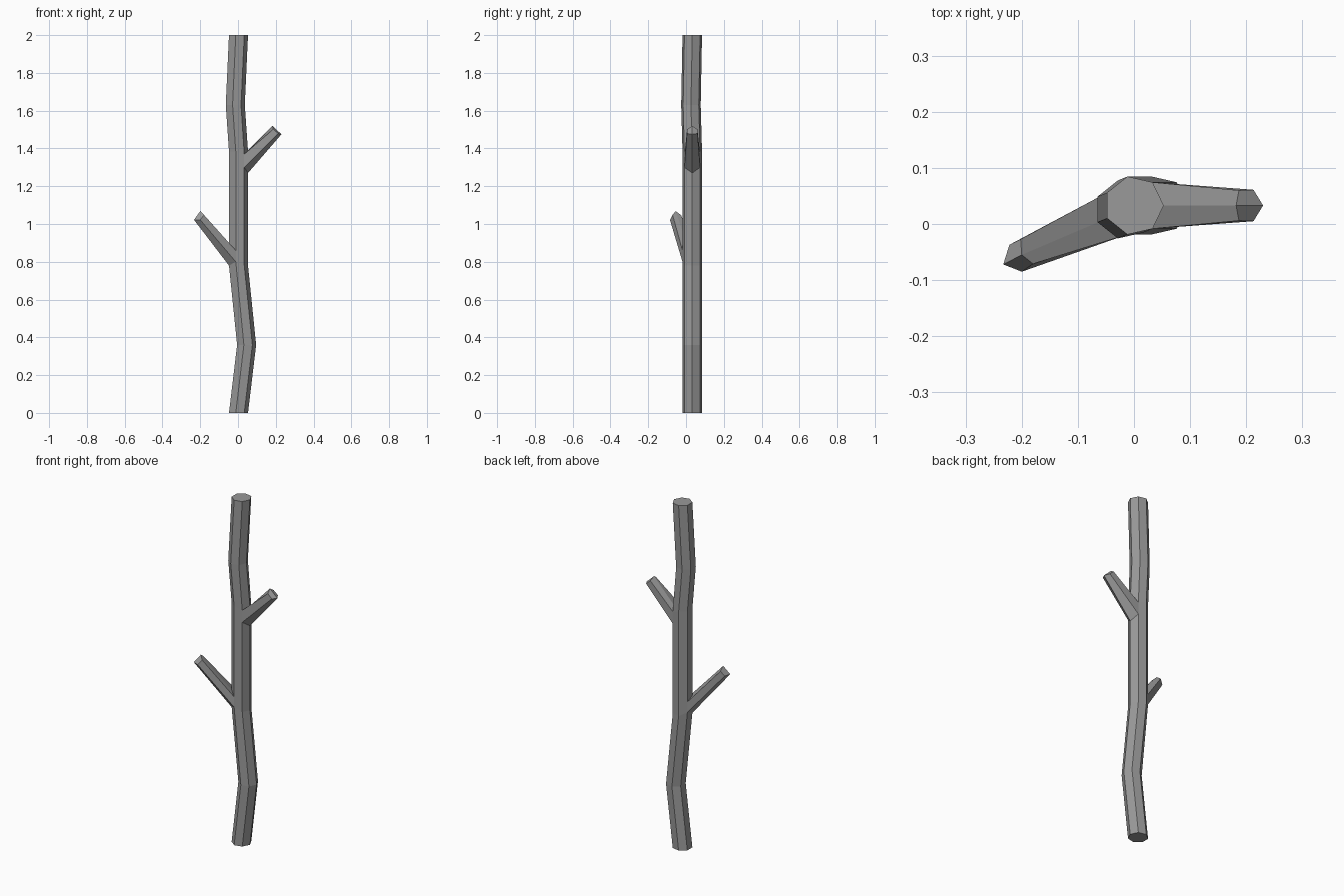
import bpy, bmesh
from math import cos, sin, tau
from mathutils import Vector

cube = bpy.data.objects.get("Cube")
if cube:
    bpy.data.objects.remove(cube, do_unlink=True)

SIDES = 7
RADIUS = 0.053

bark = bpy.data.materials.new("grey bark")
bark.use_nodes = True
colour = (0.32, 0.32, 0.32, 1)
bark.diffuse_color = colour
bark.node_tree.nodes["Principled BSDF"].inputs["Base Color"].default_value = colour

bm = bmesh.new()


def ring(x, y, z, lifts=None):
    """Seven-sided trunk ring; lifts raise single corners."""
    lifts = lifts or {}
    return [bm.verts.new((x + RADIUS * cos(tau * k / SIDES),
                          y + RADIUS * sin(tau * k / SIDES),
                          z + lifts.get(k, 0))) for k in range(SIDES)]


# Trunk: bent stack of rings, with the twig sockets shaped by the lifts
rings = [
    ring(0, 0.033, 0),
    ring(0.043, 0.033, 0.36),
    ring(0, 0.033, 0.78, {3: 0.02, 5: 0.02}),
    ring(0, 0.033, 0.88, {3: -0.02, 5: -0.02}),
    ring(0, 0.033, 1.27, {1: 0.03, 6: 0.03}),
    ring(0, 0.033, 1.385, {1: -0.015, 6: -0.015}),
    ring(-0.017, 0.026, 1.63),
    ring(0, 0.033, 2),
]
walls = []
for low, high in zip(rings, rings[1:]):
    walls.append([bm.faces.new((low[k], low[(k + 1) % SIDES],
                                high[(k + 1) % SIDES], high[k]))
                  for k in range(SIDES)])
bm.faces.new(rings[0][::-1])
bm.faces.new(rings[-1])


def twig(level, middle, tip):
    """Pull the two wall faces beside a corner out to a folded tip."""
    corners = [(middle - 1) % SIDES, middle, (middle + 1) % SIDES]
    base = [rings[level + row][k] for row in (0, 1) for k in corners]
    faces = [walls[level][k] for k in corners[:2]]
    end = [bm.verts.new(p) for p in tip]
    bmesh.ops.delete(bm, geom=faces, context='FACES_ONLY')
    loop = [0, 1, 2, 5, 4, 3]
    for a, b in zip(loop, loop[1:] + loop[:1]):
        bm.faces.new((base[a], base[b], end[b], end[a]))
    for a in (0, 1):
        bm.faces.new((end[a], end[a + 1], end[a + 4], end[a + 3]))


# Lower twig on the right, tip corners in the lower row then the upper row
twig(2, 4, [(-0.222, -0.037, 1.022), (-0.233, -0.072, 1.022), (-0.2, -0.085, 1.022),
            (-0.202, -0.027, 1.048), (-0.2, -0.055, 1.068), (-0.18, -0.071, 1.048)])
# Upper twig on the left
twig(4, 0, [(0.213, 0.005, 1.479), (0.23, 0.033, 1.475), (0.213, 0.061, 1.479),
            (0.187, 0.006, 1.502), (0.182, 0.033, 1.52), (0.187, 0.06, 1.502)])

# Remove the unused seam between the two wall faces of each socket
loose = [e for e in bm.edges if not e.link_faces]
bmesh.ops.delete(bm, geom=loose, context='EDGES')
bmesh.ops.recalc_face_normals(bm, faces=bm.faces)

mesh = bpy.data.meshes.new("branch")
bm.to_mesh(mesh)
bm.free()
mesh.materials.append(bark)
branch = bpy.data.objects.new("branch", mesh)
bpy.context.collection.objects.link(branch)
